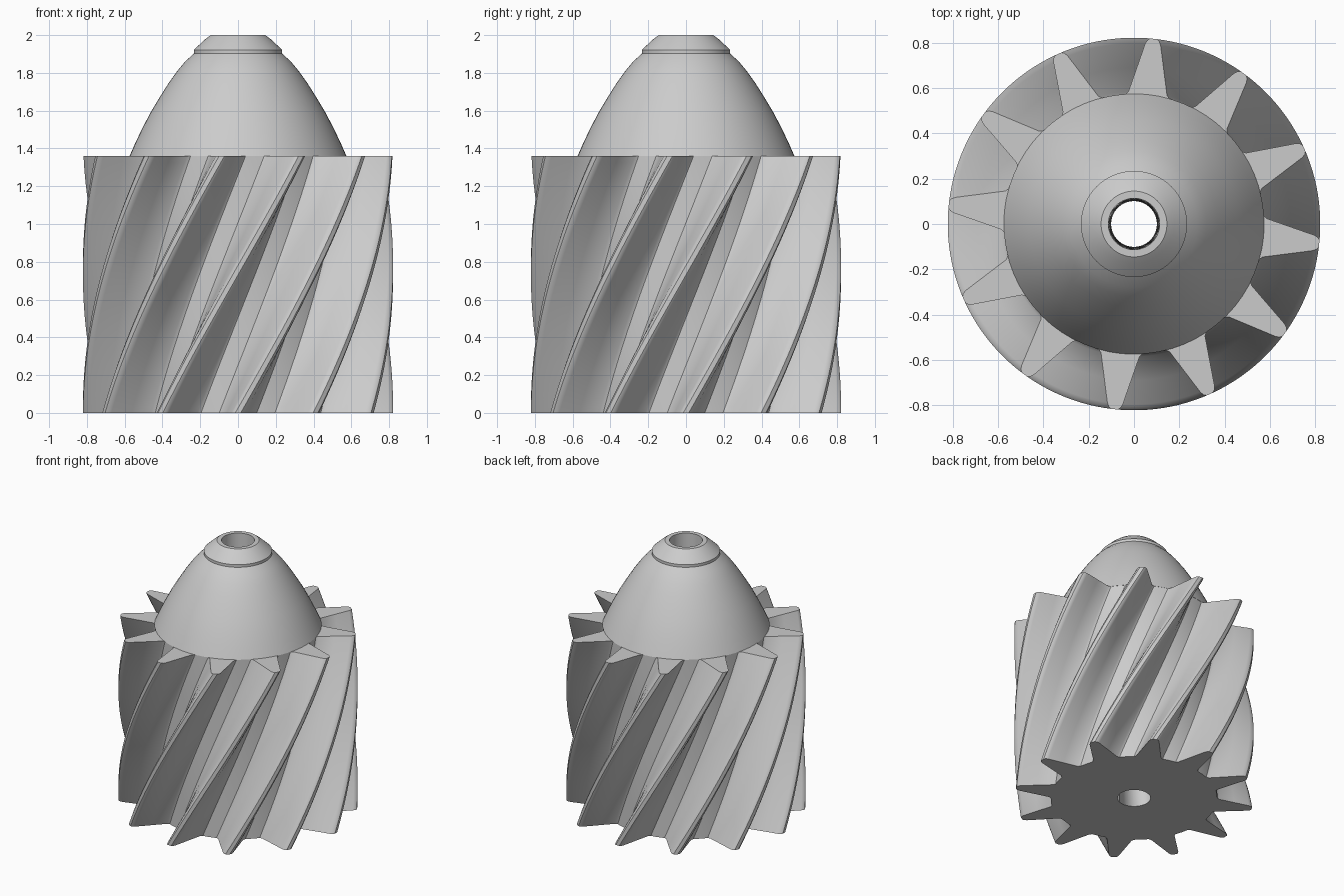
import bpy, bmesh, math

cube = bpy.data.objects.get("Cube")
if cube:
    bpy.data.objects.remove(cube)

TEETH = 12
GEAR_TOP = 1.36
TWIST = math.radians(54)
LEVELS = 40
BORE = 0.113

grey = bpy.data.materials.new("plain_grey")
grey.use_nodes = True
colour = (0.6, 0.6, 0.6, 1)
grey.diffuse_color = colour
grey.node_tree.nodes["Principled BSDF"].inputs["Base Color"].default_value = colour


def ring(polar, z, turn=0.0):
    """Points of one cross-section, from (angle, radius) pairs."""
    return [(r * math.cos(a + turn), r * math.sin(a + turn), z) for a, r in polar]


def loft(name, rings):
    """Skin closed rings in order, joining the last ring back to the first."""
    bm = bmesh.new()
    loops = [[bm.verts.new(p) for p in pts] for pts in rings]
    n = len(loops[0])
    for i, low in enumerate(loops):
        high = loops[(i + 1) % len(loops)]
        for j in range(n):
            k = (j + 1) % n
            bm.faces.new((low[j], low[k], high[k], high[j]))
    bmesh.ops.recalc_face_normals(bm, faces=bm.faces)
    mesh = bpy.data.meshes.new(name)
    bm.to_mesh(mesh)
    bm.free()
    mesh.materials.append(grey)
    obj = bpy.data.objects.new(name, mesh)
    bpy.context.collection.objects.link(obj)
    bpy.ops.object.select_all(action="DESELECT")
    obj.select_set(True)
    bpy.context.view_layer.objects.active = obj
    bpy.ops.object.shade_smooth_by_angle(angle=math.radians(32))
    return obj


# Tooth cross-section: root, fillet, flank, rounded tip, mirrored about its middle
half = [(10, 0.572), (8.4, 0.585), (5.0, 0.689), (2.5, 0.795), (1.9, 0.812), (1.0, 0.821)]
tooth = [(-15, 0.572)] + [(-a, r) for a, r in half] + half[::-1]
section = [(math.radians(a + t * 360 / TEETH), r) for t in range(TEETH) for a, r in tooth]
bore = [(a, BORE) for a, r in section]

# Helical gear body with its central bore
rings = [ring(bore, 0)]
for i in range(LEVELS + 1):
    f = i / LEVELS
    rings.append(ring(section, GEAR_TOP * f, TWIST * f))
rings.append(ring(bore, GEAR_TOP, TWIST))
loft("helical_gear", rings)

# Domed nose with a collar and hollow tip
dome = [(BORE, GEAR_TOP), (0.574, GEAR_TOP), (0.541, 1.435), (0.505, 1.51), (0.463, 1.59),
        (0.415, 1.67), (0.368, 1.745), (0.32, 1.812), (0.278, 1.862), (0.234, 1.902),
        (0.234, 1.922), (0.175, 1.977), (0.145, 2.0), (BORE, 2.0)]
angles = [2 * math.pi * i / 64 for i in range(64)]
loft("domed_nose", [ring([(a, r) for a in angles], z) for r, z in dome])
